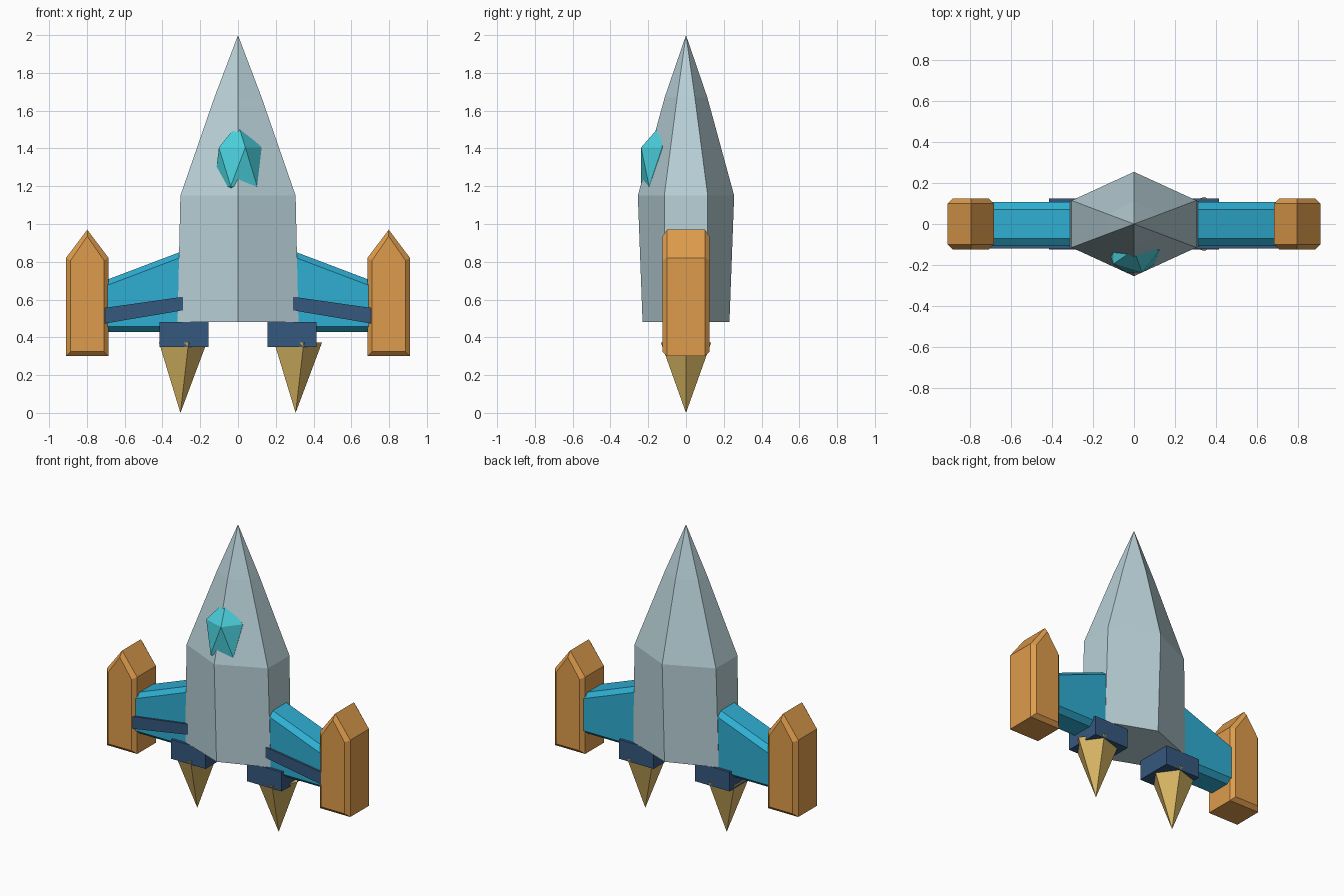
import bpy, bmesh, math
from mathutils import Matrix

if "Cube" in bpy.data.objects:
    bpy.data.objects.remove(bpy.data.objects["Cube"])


def material(name, rgb):
    m = bpy.data.materials.new(name)
    m.diffuse_color = [((c / 255 + 0.055) / 1.055) ** 2.4 for c in rgb] + [1]
    m.use_nodes = True
    m.node_tree.nodes["Principled BSDF"].inputs["Base Color"].default_value = m.diffuse_color
    return m


GREY = material("pale_grey_blue", (184, 208, 215))
ORANGE = material("orange", (222, 156, 76))
TEAL = material("teal_blue", (47, 174, 210))
NAVY = material("navy", (54, 88, 126))
CYAN = material("bright_cyan", (74, 206, 218))
GOLD = material("gold", (218, 182, 100))


def finish(name, bm, mat):
    bmesh.ops.recalc_face_normals(bm, faces=bm.faces[:])
    me = bpy.data.meshes.new(name)
    bm.to_mesh(me)
    bm.free()
    me.materials.append(mat)
    ob = bpy.data.objects.new(name, me)
    bpy.context.collection.objects.link(ob)
    return ob


def loft(name, rings, mat, tip=None):
    """Join equal-sized rings of points, closing the ends or ending in a tip."""
    bm = bmesh.new()
    loops = [[bm.verts.new(p) for p in r] for r in rings]
    n = len(rings[0])
    for a, b in zip(loops, loops[1:]):
        for i in range(n):
            j = (i + 1) % n
            bm.faces.new((a[i], a[j], b[j], b[i]))
    bm.faces.new(loops[0])
    if tip:
        t = bm.verts.new(tip)
        for i in range(n):
            bm.faces.new((loops[-1][i], loops[-1][(i + 1) % n], t))
    else:
        bm.faces.new(loops[-1])
    return finish(name, bm, mat)


# Hull: stretched hexagon tapering to a pointed nose
def hexagon(z, x, y_side, y_mid):
    return [(0, -y_mid, z), (x, -y_side, z), (x, y_side, z),
            (0, y_mid, z), (-x, y_side, z), (-x, -y_side, z)]


loft("hull", [hexagon(0.48, 0.32, 0.107, 0.23),
              hexagon(1.15, 0.305, 0.115, 0.255),
              hexagon(1.67, 0.125, 0.047, 0.113)], GREY, tip=(0, 0, 2))

# Canopy: stretched icosahedron sunk into the hull front
bm = bmesh.new()
bmesh.ops.create_icosphere(bm, subdivisions=1, radius=1, matrix=(
    Matrix.Translation((0, -0.127, 1.3025)) @ Matrix.Diagonal((0.14, 0.13, 0.229, 1))))
finish("canopy", bm, CYAN)


# Wing cross-section with chamfered edges
def wing_section(x, top, bottom=0.428, y=0.107, cy=0.035, cz=0.03):
    half = [(y - cy, bottom), (y, bottom + cz), (y, top - cz), (y - cy, top)]
    return [(x, a, b) for a, b in half] + [(x, -a, b) for a, b in reversed(half)]


# Pod outline seen from the front, shrunk by an inset
def pod_outline(side, y, inset):
    w = 0.113 - inset
    pts = [(-w, 0.30 + inset), (w, 0.30 + inset), (w, 0.82 - inset * 0.5),
           (0, 0.97 - inset * 1.4), (-w, 0.82 - inset * 0.5)]
    return [(side * 0.798 + x, y, z) for x, z in pts]


for side, label in ((-1, "left"), (1, "right")):
    loft("wing_" + label, [wing_section(side * 0.2, 0.892),
                           wing_section(side * 0.72, 0.695)], TEAL)

    # Raised band across the wing front only
    loft("wing_band_" + label,
         [[(side * x, y, z) for y, z in
           ((-0.09, lo), (-0.12, lo), (-0.12, hi), (-0.09, hi))]
          for x, lo, hi in ((0.29, 0.543, 0.615), (0.712, 0.472, 0.555))], NAVY)

    # Wingtip pod with bevelled front and back
    loft("wingtip_pod_" + label,
         [pod_outline(side, y, i) for y, i in
          ((-0.125, 0.025), (-0.10, 0), (0.10, 0), (0.125, 0.025))], ORANGE)

    # Engine block under the hull
    bm = bmesh.new()
    bmesh.ops.create_cube(bm, size=1, matrix=(
        Matrix.Translation((side * 0.285, 0, 0.415)) @ Matrix.Diagonal((0.26, 0.25, 0.13, 1))))
    finish("engine_block_" + label, bm, NAVY)

    # Five-sided exhaust flame pointing down
    ring = [(side * 0.305 + 0.14 * math.cos(i * math.tau / 5),
             0.14 * math.sin(i * math.tau / 5), 0.373) for i in range(5)]
    loft("exhaust_flame_" + label, [ring], GOLD, tip=(side * 0.305, 0, 0))
